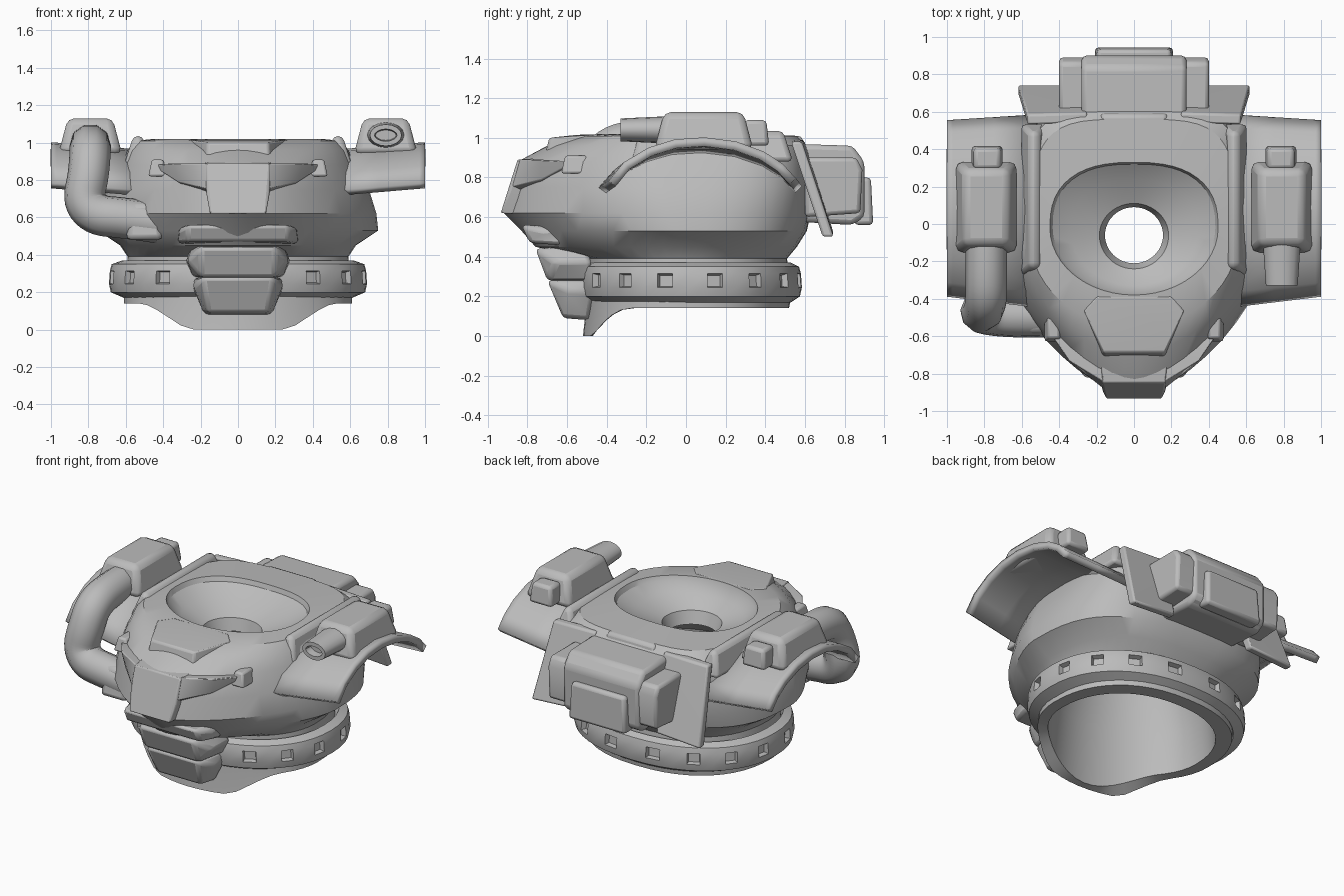
import bpy, bmesh
from math import sin, cos, pi, radians
from mathutils import Matrix

if "Cube" in bpy.data.objects:
    bpy.data.objects.remove(bpy.data.objects["Cube"])

grey = bpy.data.materials.new("armour_grey")
grey.use_nodes = True
colour = (0.5, 0.5, 0.5, 1)
grey.diffuse_color = colour
grey.node_tree.nodes["Principled BSDF"].inputs["Base Color"].default_value = colour
SEG = 48


def finish(name, bm, bevel=0, mirror=False, angle=35):
    """Turn a bmesh into a shaded object with optional bevel and mirror."""
    bmesh.ops.recalc_face_normals(bm, faces=bm.faces[:])
    mesh = bpy.data.meshes.new(name)
    bm.to_mesh(mesh)
    bm.free()
    mesh.materials.append(grey)
    ob = bpy.data.objects.new(name, mesh)
    bpy.context.collection.objects.link(ob)
    bpy.ops.object.select_all(action='DESELECT')
    ob.select_set(True)
    bpy.context.view_layer.objects.active = ob
    bpy.ops.object.shade_smooth_by_angle(angle=radians(angle))
    if bevel:
        mod = ob.modifiers.new("bevel", 'BEVEL')
        mod.width, mod.segments = bevel, 2
        mod.limit_method = 'ANGLE'
    if mirror:
        ob.modifiers.new("mirror", 'MIRROR')
    return ob


def loft(rings, lip=0):
    """Closed shell through rings of (z, half width, front y, back y, middle y, front power, back power)."""
    bm = bmesh.new()
    loops = []
    for z, w, front, back, mid, front_power, back_power in rings:
        loop = []
        for i in range(SEG):
            c, s = cos(2 * pi * i / SEG), sin(2 * pi * i / SEG)
            e = 2 / (back_power if s > 0 else front_power)
            x = w * abs(c) ** e * (1 if c > 0 else -1)
            y = mid + (back - mid if s > 0 else mid - front) * abs(s) ** e * (1 if s > 0 else -1)
            drop = lip * min(1, max(0, (-y - 0.28) / 0.19)) ** 2 if z < 0.16 else 0
            loop.append(bm.verts.new((x, y, z - drop)))
        loops.append(loop)
    for a, b in zip(loops, loops[1:] + loops[:1]):
        for i in range(SEG):
            j = (i + 1) % SEG
            bm.faces.new((a[i], a[j], b[j], b[i]))
    return bm


def hull(name, points, bevel=0.02, mirror=False):
    """Solid wrapped around a few corner points."""
    bm = bmesh.new()
    for p in points:
        bm.verts.new(p)
    bmesh.ops.convex_hull(bm, input=bm.verts[:])
    bmesh.ops.dissolve_limit(bm, angle_limit=0.02, verts=bm.verts[:], edges=bm.edges[:])
    return finish(name, bm, bevel, mirror)


def block(name, xs, ys, zs, taper=0, bevel=0.02, mirror=False):
    """Box that narrows by taper towards its top."""
    pts = []
    for z, t in ((zs[0], 0), (zs[1], taper)):
        for x in (xs[0] + t, xs[1] - t):
            for y in (ys[0] + t, ys[1] - t):
                pts.append((x, y, z))
    return hull(name, pts, bevel, mirror)


def both(points):
    """Points together with their mirror images across the middle."""
    return points + [(-x, y, z) for x, y, z in points]


# Torso: outer armour, collar, neck bowl with hole, hollow inside
finish("torso_shell", loft([
    (0.14, 0.61, -0.52, 0.52, -0.03, 2, 2.3),
    (0.19, 0.61, -0.50, 0.53, -0.03, 2, 2.3),
    (0.39, 0.59, -0.50, 0.51, -0.03, 2, 2.3),
    (0.45, 0.63, -0.76, 0.56, -0.05, 1.7, 2.6),
    (0.53, 0.75, -0.83, 0.61, -0.05, 1.55, 2.8),
    (0.62, 0.74, -0.92, 0.63, -0.08, 1.55, 3),
    (0.75, 0.70, -0.89, 0.63, -0.10, 1.55, 3.4),
    (0.88, 0.63, -0.85, 0.62, -0.12, 1.6, 4),
    (0.96, 0.59, -0.70, 0.61, -0.12, 1.75, 4.5),
    (1.01, 0.55, -0.56, 0.56, -0.10, 1.9, 4),
    (1.02, 0.45, -0.38, 0.33, -0.02, 2, 2.5),
    (0.99, 0.435, -0.37, 0.32, -0.02, 2, 2.5),
    (0.93, 0.34, -0.33, 0.24, -0.03, 2, 2.3),
    (0.87, 0.185, -0.24, 0.11, -0.06, 2, 2),
    (0.79, 0.155, -0.21, 0.09, -0.06, 2, 2),
    (0.77, 0.22, -0.26, 0.16, -0.05, 2, 2),
    (0.66, 0.44, -0.40, 0.36, -0.05, 2, 2),
    (0.40, 0.51, -0.45, 0.42, -0.05, 2, 2.2),
    (0.14, 0.53, -0.47, 0.43, -0.05, 2, 2.2),
], lip=0.14), angle=30)

# Belt with recessed square notches
belt = loft([
    (0.17, 0.61, -0.48, 0.53, 0.02, 2.2, 2.2),
    (0.20, 0.68, -0.53, 0.575, 0.02, 2.2, 2.2),
    (0.245, 0.69, -0.54, 0.585, 0.02, 2.2, 2.2),
    (0.315, 0.685, -0.54, 0.58, 0.02, 2.2, 2.2),
    (0.35, 0.675, -0.53, 0.57, 0.02, 2.2, 2.2),
    (0.37, 0.62, -0.49, 0.53, 0.02, 2.2, 2.2),
    (0.27, 0.57, -0.46, 0.47, 0.02, 2.2, 2.2),
])
belt.faces.ensure_lookup_table()
bmesh.ops.recalc_face_normals(belt, faces=belt.faces[:])
notches = [belt.faces[2 * SEG + i] for i in range(SEG) if i % 3 == 1]
bmesh.ops.inset_individual(belt, faces=notches, thickness=0.01, depth=-0.03)
finish("belt", belt)

# Abdomen plates stacked under the chest
hull("chest_ledge", both([(0.32, -0.66, 0.46), (0.27, -0.79, 0.47), (0.32, -0.72, 0.53),
                          (0.27, -0.83, 0.56), (0.32, -0.5, 0.55), (0.3, -0.5, 0.46)]))
hull("upper_abdomen", both([(0.28, -0.48, 0.37), (0.27, -0.66, 0.37), (0.2, -0.76, 0.44),
                            (0.24, -0.5, 0.46), (0.2, -0.70, 0.28), (0.24, -0.48, 0.28)]))
hull("lower_abdomen", both([(0.24, -0.47, 0.22), (0.24, -0.6, 0.23), (0.19, -0.70, 0.28),
                            (0.23, -0.47, 0.28), (0.16, -0.62, 0.09), (0.18, -0.49, 0.08)]))

# Chest front: central plate, angled wings, upper plate and clips
hull("chest_plate", both([(0.17, -0.89, 0.73), (0.15, -0.935, 0.62), (0.17, -0.85, 0.89),
                          (0.18, -0.7, 0.9), (0.14, -0.7, 0.61)]))
hull("chest_wing", [(0.15, -0.89, 0.75), (0.15, -0.85, 0.89), (0.35, -0.73, 0.89),
                    (0.46, -0.57, 0.88), (0.32, -0.73, 0.79), (0.15, -0.7, 0.68),
                    (0.38, -0.45, 0.84), (0.1, -0.6, 0.88)], 0.006, True)
hull("upper_chest_plate", both([(0.16, -0.69, 1.0), (0.17, -0.72, 0.88), (0.16, -0.55, 1.015),
                                (0.27, -0.46, 1.015), (0.27, -0.46, 0.9), (0.2, -0.38, 1.02)]), 0.012)
block("chest_clip", (0.38, 0.48), (-0.63, -0.48), (0.82, 0.91), 0.02, 0.012, True)
block("collar_strap", (0.46, 0.61), (-0.28, 0.54), (0.88, 1.035), 0.05, 0.04, True)

# Arched shoulder guards
bm = bmesh.new()
arch = [(-0.43, 0.74), (-0.35, 0.83), (-0.22, 0.90), (-0.08, 0.94), (0.08, 0.95),
        (0.25, 0.93), (0.4, 0.88), (0.5, 0.82), (0.57, 0.75)]
rows = []
for x in (0.52, 0.75, 0.97, 1.0):
    k = (x - 0.52) / 0.48
    rows.append([bm.verts.new((x, y * (1 - 0.09 * k) + 0.02 * k, z - 0.01 + 0.04 * k))
                 for y, z in arch])
for a, b in zip(rows, rows[1:]):
    for i in range(len(arch) - 1):
        bm.faces.new((a[i], a[i + 1], b[i + 1], b[i]))
guard = finish("shoulder_guard", bm, mirror=True)
solid = guard.modifiers.new("thickness", 'SOLIDIFY')
solid.thickness, solid.offset = 0.045, 0

# Shoulder pods and their end fittings
block("shoulder_pod", (0.62, 0.96), (-0.16, 0.34), (0.94, 1.13), 0.05, 0.035, True)
block("pod_rear_fitting", (0.7, 0.87), (0.28, 0.42), (0.96, 1.09), 0.015, 0.02, True)
bm = bmesh.new()
bmesh.ops.create_cone(bm, cap_ends=True, segments=16, radius1=0.085, radius2=0.1, depth=0.22,
                      matrix=Matrix.Translation((0.79, -0.22, 1.04))
                      @ Matrix.Diagonal((1, 1, 0.68, 1)) @ Matrix.Rotation(-pi / 2, 4, 'X'))
bm.normal_update()
mouth = [f for f in bm.faces if f.normal.y < -0.9]
bmesh.ops.inset_region(bm, faces=mouth, thickness=0.025)
bmesh.ops.inset_region(bm, faces=mouth, thickness=0.005, depth=-0.05)
finish("left_pod_nozzle", bm)

# Hose from the right pod down to the chest
curve = bpy.data.curves.new("hose_path", 'CURVE')
curve.dimensions = '3D'
curve.bevel_depth, curve.bevel_resolution, curve.use_fill_caps = 0.11, 3, True
path = [(-0.79, -0.08, 0.99), (-0.79, -0.25, 0.99), (-0.79, -0.4, 0.95), (-0.8, -0.46, 0.82),
        (-0.83, -0.47, 0.69), (-0.76, -0.49, 0.61), (-0.62, -0.5, 0.6), (-0.42, -0.5, 0.57)]
spline = curve.splines.new('NURBS')
spline.points.add(len(path) - 1)
for point, co in zip(spline.points, path):
    point.co = (*co, 1)
spline.order_u, spline.use_endpoint_u, spline.resolution_u = 3, True, 5
helper = bpy.data.objects.new("hose_helper", curve)
bpy.context.collection.objects.link(helper)
tube = bpy.data.meshes.new_from_object(helper)
bpy.data.objects.remove(helper)
bm = bmesh.new()
bm.from_mesh(tube)
finish("right_hose", bm, angle=50)
block("hose_socket", (-0.6, -0.4), (-0.61, -0.4), (0.48, 0.68), 0.03, 0.03)

# Backpack with side boxes, rear panel and flared back flaps
hull("backpack", both([(0.28, 0.52, 0.97), (0.28, 0.84, 0.96), (0.28, 0.90, 0.88),
                       (0.28, 0.90, 0.6), (0.28, 0.84, 0.56), (0.28, 0.5, 0.58)]), 0.025)
hull("backpack_side_box", [(x, y, z) for x in (0.25, 0.4) for y, z in
                           ((0.6, 0.9), (0.86, 0.9), (0.89, 0.84), (0.88, 0.62), (0.6, 0.6))],
     0.02, True)
block("backpack_rear_panel", (-0.21, 0.21), (0.85, 0.945), (0.56, 0.8), 0.012)
block("backpack_top_latch", (-0.19, 0.19), (0.5, 0.6), (0.94, 1.01), 0.015)
flap = [(0.25, 0.54, 0.99), (0.57, 0.53, 0.98), (0.62, 0.69, 0.5), (0.3, 0.69, 0.52)]
hull("back_flap", flap + [(x, y + 0.055, z) for x, y, z in flap], 0.012, True)
